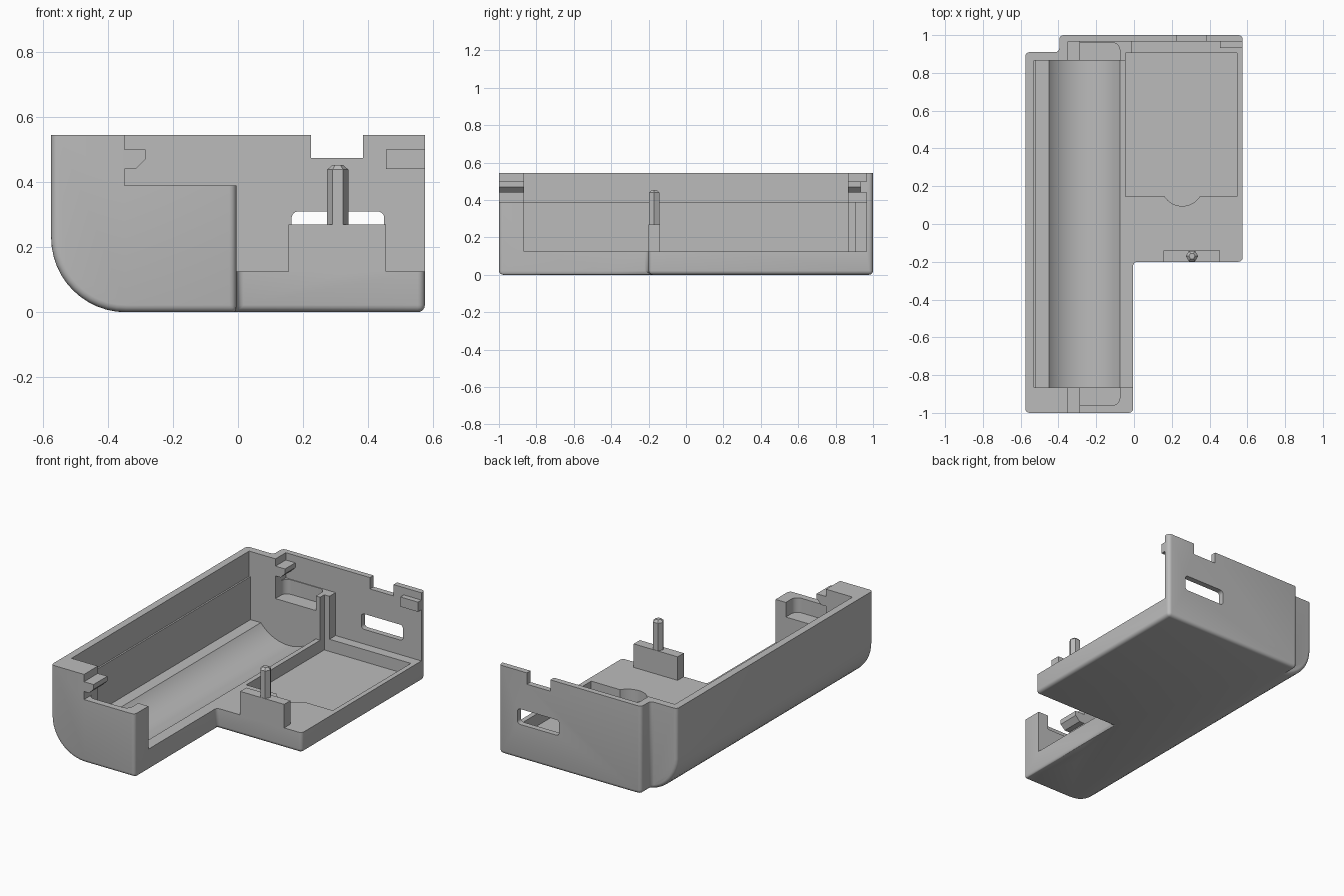
import bpy, bmesh
from math import sin, cos, pi, radians

cube = bpy.data.objects.get("Cube")
if cube:
    bpy.data.objects.remove(cube)

grey = bpy.data.materials.new("grey plastic")
grey.use_nodes = True
grey.diffuse_color = (0.5, 0.5, 0.5, 1)
grey.node_tree.nodes["Principled BSDF"].inputs["Base Color"].default_value = (0.5, 0.5, 0.5, 1)


def prism(name, pts, lo, hi, axis="Z"):
    """Extrude a 2D outline along Z (points are x, y) or Y (points are x, z)."""
    bm = bmesh.new()
    place = (lambda p, d: (p[0], p[1], d)) if axis == "Z" else (lambda p, d: (p[0], d, p[1]))
    face = bm.faces.new([bm.verts.new(place(p, lo)) for p in pts])
    out = bmesh.ops.extrude_face_region(bm, geom=[face])
    move = (0, 0, hi - lo) if axis == "Z" else (0, hi - lo, 0)
    bmesh.ops.translate(bm, vec=move, verts=[v for v in out["geom"] if isinstance(v, bmesh.types.BMVert)])
    bmesh.ops.recalc_face_normals(bm, faces=bm.faces)
    mesh = bpy.data.meshes.new(name)
    bm.to_mesh(mesh)
    bm.free()
    mesh.materials.append(grey)
    obj = bpy.data.objects.new(name, mesh)
    bpy.context.collection.objects.link(obj)
    return obj


def rect(x0, x1, y0, y1):
    return [(x0, y0), (x1, y0), (x1, y1), (x0, y1)]


def arc(cx, cy, r, start, end, n):
    angles = [radians(start + (end - start) * i / n) for i in range(n + 1)]
    return [(cx + r * cos(a), cy + r * sin(a)) for a in angles]


def round_rect(x0, x1, y0, y1, r):
    corners = [(x0 + r, y0 + r), (x1 - r, y0 + r), (x1 - r, y1 - r), (x0 + r, y1 - r)]
    return [p for i, (x, y) in enumerate(corners) for p in arc(x, y, r, 180 + 90 * i, 270 + 90 * i, 6)]


def select(obj):
    bpy.ops.object.select_all(action="DESELECT")
    bpy.context.view_layer.objects.active = obj
    obj.select_set(True)


def boolean(obj, tool, operation="DIFFERENCE"):
    mod = obj.modifiers.new("cut", "BOOLEAN")
    mod.operation, mod.solver, mod.object = operation, "EXACT", tool
    select(obj)
    bpy.ops.object.modifier_apply(modifier=mod.name)
    bpy.data.objects.remove(tool)


TOP, RIM, FLOOR, HIGH = 0.545, 0.39, 0.125, 0.9
BAY = 0.865

# Outer body: stepped plan crossed with a section that has one big round edge
plan = [(-.575, -1), (-.005, -1), (-.005, -.2), (.575, -.2),
        (.575, 1), (-.395, 1), (-.395, .91), (-.575, .91)]
case = prism("case_shell", plan, 0, 0.8)
section = arc(-.345, .23, .23, 180, 270, 12) + [(.7, 0), (.7, 1), (-.575, 1)]
boolean(case, prism("section", section, -1.2, 1.2, "Y"), "INTERSECT")
bevel = case.modifiers.new("edges", "BEVEL")
bevel.width, bevel.segments = 0.022, 4
bevel.limit_method, bevel.angle_limit = "ANGLE", radians(50)
bevel.use_clamp_overlap = False
select(case)
bpy.ops.object.modifier_apply(modifier=bevel.name)

# Straight cuts: x range, y range, bottom height
for x0, x1, y0, y1, z in [
    (-1, 1, -1.2, 1.2, TOP),             # open top
    (-.52, 1, -BAY, BAY, FLOOR),         # cell bay
    (-.53, 1, -BAY, BAY, RIM),           # bay upper step
    (-.045, 1, -BAY, .905, FLOOR),       # board area
    (-.01, 1, -BAY, .965, FLOOR),        # board area up to the back plate
    (-.35, 1, -1.2, -.8, RIM),           # lowered front wall
    (-.35, 1, .8, .965, RIM),            # lowered back wall
    (.225, .385, .9, 1.1, .475),         # notch in the back plate
]:
    boolean(case, prism("cutter", rect(x0, x1, y0, y1), z, HIGH))

# Round trough for the cell
boolean(case, prism("trough", arc(-.2625, .275, .24, 0, 360, 64)[:-1], -BAY, BAY, "Y"))

# Board recess with a round relief
recess = [(-.045, .145)] + arc(.255, .2056, .1106, 213, 327, 16) + [(.545, .145), (.545, .905), (-.045, .905)]
boolean(case, prism("recess", recess, .05, HIGH))

# Contact pockets at both ends of the bay
for y0, y1 in [(-.96, -.8), (.8, .96)]:
    boolean(case, prism("pocket", round_rect(-.35, -.075, y0, y1, .04), .3, HIGH))

# Connector slot through the back plate
boolean(case, prism("slot", round_rect(.165, .45, .215, .31, .02), .9, 1.1, "Y"))

select(case)
bpy.ops.object.shade_smooth_by_angle(angle=radians(30))

# Snap clips and catch
clip = [(-.35, .5), (-.285, .5), (-.285, .47), (-.315, .44), (-.35, .44)]
prism("front_clip", clip, -1, -BAY, "Y")
prism("back_clip", clip, BAY, .965, "Y")
prism("corner_catch", rect(.455, .575, .44, .5), .932, .965, "Y")

# Support block with a six-sided pin and chamfered tip
prism("support_block", rect(.155, .455, -.2, -.14), FLOOR, .27)
pin = prism("locating_pin", arc(.307, -.17, .0325, 0, 360, 6)[:-1], .27, .453)
bm = bmesh.new()
bm.from_mesh(pin.data)
top_edges = [e for e in bm.edges if all(v.co.z > .45 for v in e.verts)]
bmesh.ops.bevel(bm, geom=top_edges, offset=.014, segments=1, affect="EDGES")
bm.to_mesh(pin.data)
bm.free()
